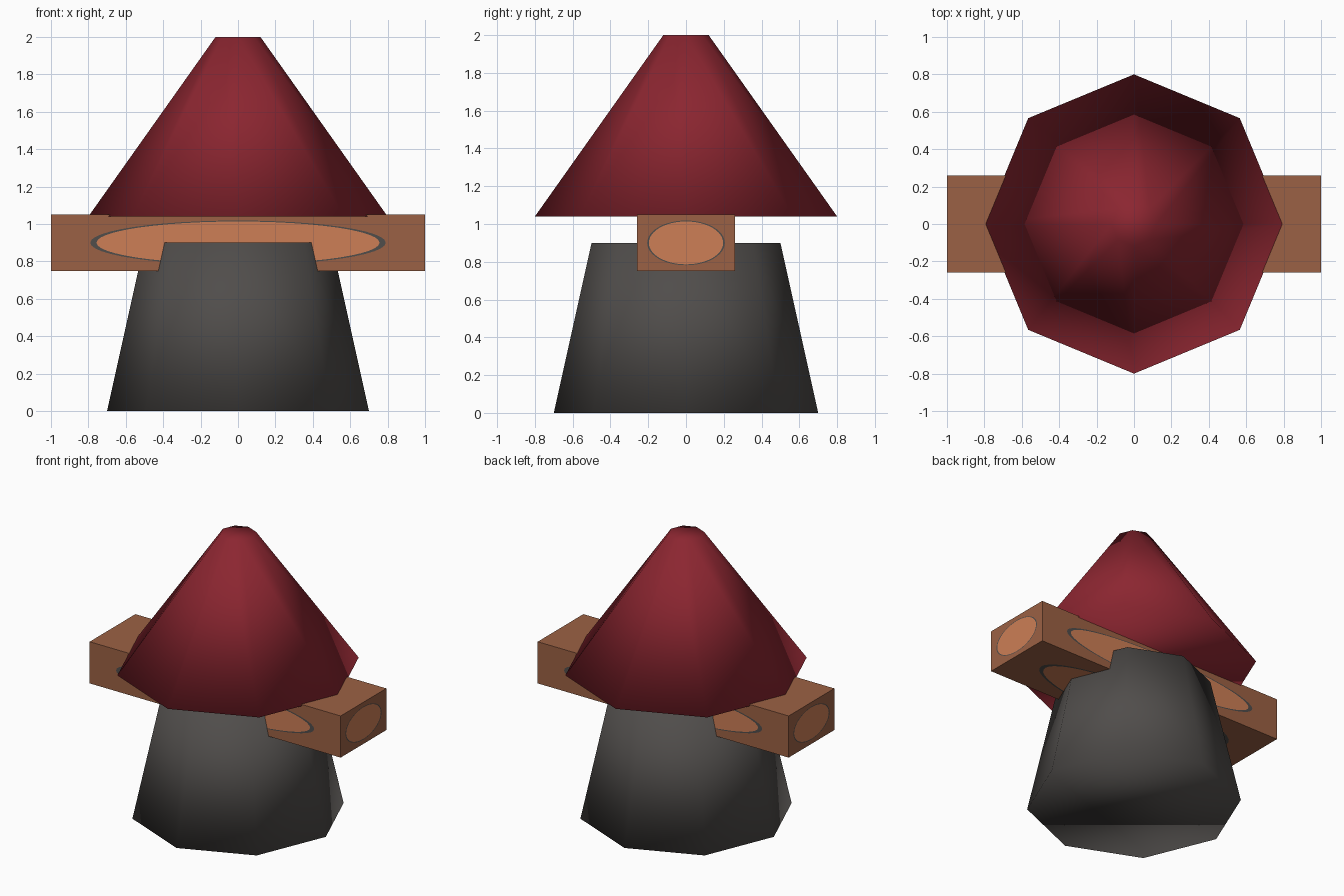
import bpy, bmesh, math
from mathutils import Vector

if "Cube" in bpy.data.objects:
    bpy.data.objects.remove(bpy.data.objects["Cube"])


def material(name, rgb):
    m = bpy.data.materials.new(name)
    m.diffuse_color = (*rgb, 1.0)
    m.use_nodes = True
    m.node_tree.nodes["Principled BSDF"].inputs["Base Color"].default_value = m.diffuse_color
    return m


RED = material("roof red", (0.26, 0.019, 0.03))
GREY = material("dark grey", (0.08, 0.074, 0.07))
BROWN = material("wood brown", (0.33, 0.12, 0.058))
TAN = material("light wood", (0.61, 0.21, 0.093))


def octagon_cone(name, r_bottom, r_top, z0, z1, mat):
    bpy.ops.mesh.primitive_cone_add(vertices=8, radius1=r_bottom, radius2=r_top,
                                    depth=z1 - z0, location=(0, 0, (z0 + z1) / 2))
    ob = bpy.context.object
    ob.name = name
    ob.data.materials.append(mat)
    bpy.ops.object.shade_smooth()
    return ob


# Tapered body and roof, smooth shaded with eight sides
octagon_cone("body", 0.70, 0.50, 0.0, 0.90, GREY)
octagon_cone("roof", 0.80, 0.12, 1.04, 2.0, RED)

# Cross beam: a box with a rimmed oval set flush into each face
HALF = Vector((1.0, 0.26, 0.15))
CENTRE = Vector((0, 0, 0.90))
SEGMENTS = 48

bm = bmesh.new()
for axis in range(3):
    for sign in (-1, 1):
        def point(u, v):
            p = Vector((0, 0, 0))
            p[axis] = sign
            p[(axis + 1) % 3] = u * sign
            p[(axis + 2) % 3] = v
            return bm.verts.new(p * HALF + CENTRE)

        rings = [[], [], []]
        for i in range(SEGMENTS):
            a = 2 * math.pi * i / SEGMENTS
            c, s = math.cos(a), math.sin(a)
            edge = 1 / max(abs(c), abs(s))
            for ring, r in zip(rings, (edge, 0.79, 0.757)):
                ring.append(point(c * r, s * r))
        # wood surround, then dark rim, then the light oval
        for k in range(2):
            outer, inner = rings[k], rings[k + 1]
            for i in range(SEGMENTS):
                j = (i + 1) % SEGMENTS
                f = bm.faces.new((outer[i], outer[j], inner[j], inner[i]))
                f.material_index = k
        bm.faces.new(rings[2]).material_index = 2

bmesh.ops.remove_doubles(bm, verts=bm.verts[:], dist=1e-5)
bmesh.ops.recalc_face_normals(bm, faces=bm.faces[:])
mesh = bpy.data.meshes.new("cross_beam")
bm.to_mesh(mesh)
bm.free()
for mat in (BROWN, GREY, TAN):
    mesh.materials.append(mat)
beam = bpy.data.objects.new("cross_beam", mesh)
bpy.context.collection.objects.link(beam)
